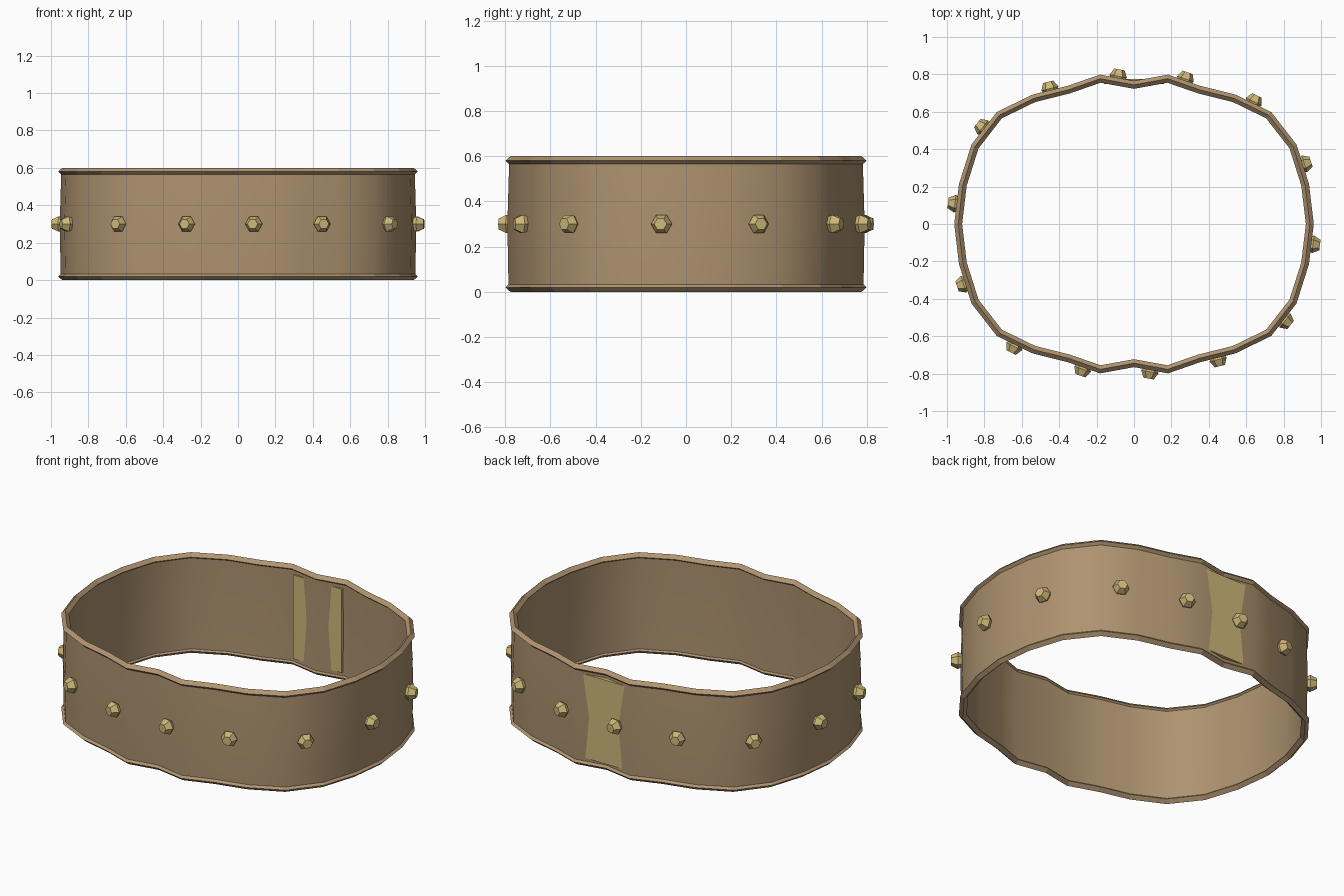
import bpy, bmesh, math
from mathutils import Vector, Matrix

if "Cube" in bpy.data.objects:
    bpy.data.objects.remove(bpy.data.objects["Cube"])


def material(name, rgb):
    m = bpy.data.materials.new(name)
    m.diffuse_color = (*rgb, 1)
    m.use_nodes = True
    m.node_tree.nodes["Principled BSDF"].inputs["Base Color"].default_value = m.diffuse_color
    return m


leather = material("leather", (0.42, 0.29, 0.16))
trim = material("leather_trim", (0.44, 0.30, 0.165))
brass = material("brass", (0.62, 0.48, 0.19))

# Band outline: one quarter, from back centre to right end, then mirrored
quarter = [(0, .744), (.18, .777), (.35, .718), (.535, .672),
           (.72, .582), (.85, .415), (.915, .21), (.94, 0)]
half = quarter + [(x, -y) for x, y in quarter[-2::-1]]
outline = [Vector(p) for p in half + [(-x, y) for x, y in half[-2:0:-1]]]
N = len(outline)


def outward(a, b):
    d = (b - a).normalized()
    return Vector((-d.y, d.x))


def miter(i):
    n1 = outward(outline[i - 1], outline[i])
    n2 = outward(outline[i], outline[(i + 1) % N])
    m = (n1 + n2).normalized()
    return m / m.dot(n1)


def finish(bm, name, mat):
    bmesh.ops.recalc_face_normals(bm, faces=bm.faces[:])
    me = bpy.data.meshes.new(name)
    bm.to_mesh(me)
    bm.free()
    me.materials.append(mat)
    ob = bpy.data.objects.new(name, me)
    bpy.context.collection.objects.link(ob)
    return ob


def sweep(name, profile, mat):
    """Sweep a closed (offset, z) profile around the band outline."""
    bm = bmesh.new()
    rings = []
    for i, p in enumerate(outline):
        m = miter(i)
        rings.append([bm.verts.new((*(p + m * o), z)) for o, z in profile])
    k = len(profile)
    for i in range(N):
        a, b = rings[i], rings[(i + 1) % N]
        for j in range(k):
            bm.faces.new((a[j], a[(j + 1) % k], b[(j + 1) % k], b[j]))
    return finish(bm, name, mat)


# Wall of the belt, bulging very slightly at mid height
wall = sweep("belt_wall", [(.008, .02), (.013, .3), (.005, .58),
                           (-.012, .58), (-.008, .3), (-.012, .02)], leather)
bpy.context.view_layer.objects.active = wall
wall.select_set(True)
bpy.ops.object.shade_smooth_by_angle(angle=math.radians(40))
wall.select_set(False)

# Diamond-section piping along both edges
for name, z in (("lower_piping", .02), ("upper_piping", .58)):
    sweep(name, [(.021, z), (0, z + .02), (-.021, z), (0, z - .02)], trim)

# Clasp plate set into the dent at the back
bm = bmesh.new()
bmesh.ops.create_cube(bm, size=1, matrix=Matrix.Translation((0, .762, .3))
                      @ Matrix.Diagonal((.32, .026, .5, 1)))
finish(bm, "clasp_plate", brass)


# Six-sided faceted studs on every second segment
def stud(name, pos, normal):
    bm = bmesh.new()
    rot = Vector((*normal, 0)).to_track_quat('Z', 'Y').to_matrix().to_4x4()
    mat = Matrix.Translation((*pos, .3)) @ rot
    rings = []
    for r, h in ((.03, -.025), (.047, .005), (.028, .042)):
        rings.append([bm.verts.new(mat @ Vector((r * math.cos(t * math.pi / 3),
                                                 r * math.sin(t * math.pi / 3), h)))
                      for t in range(6)])
    for a, b in zip(rings, rings[1:]):
        for t in range(6):
            bm.faces.new((a[t], a[(t + 1) % 6], b[(t + 1) % 6], b[t]))
    bm.faces.new(rings[0])
    bm.faces.new(rings[-1])
    finish(bm, name, brass)


for k in range(N // 2):
    a, b = outline[2 * k - 1], outline[2 * k]
    n = outward(a, b)
    stud(f"stud_{k + 1}", (a + b) / 2 + n * .025, n)
